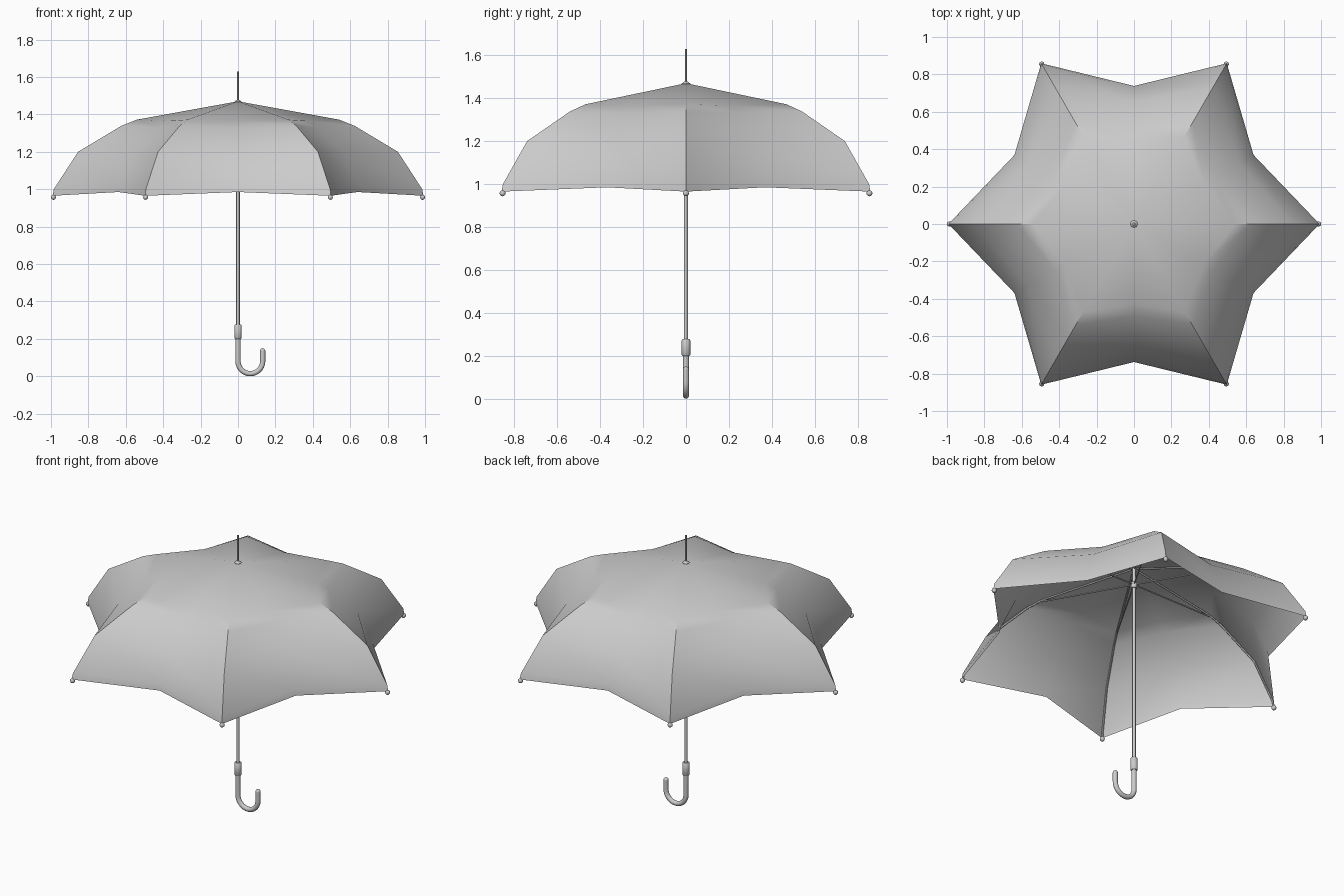
import bpy, bmesh
from math import pi, cos, sin, radians

if "Cube" in bpy.data.objects:
    bpy.data.objects.remove(bpy.data.objects["Cube"])

def polar(r, a, z):
    return (r * cos(a), r * sin(a), z)

def smooth(ob, angle=30):
    bpy.ops.object.select_all(action='DESELECT')
    ob.select_set(True)
    bpy.context.view_layer.objects.active = ob
    bpy.ops.object.shade_smooth_by_angle(angle=radians(angle))

def make_mesh(name, verts, faces):
    me = bpy.data.meshes.new(name)
    me.from_pydata(verts, [], faces)
    ob = bpy.data.objects.new(name, me)
    bpy.context.collection.objects.link(ob)
    return ob

def lathe(name, profile, n=16):
    # solid of revolution around the shaft axis, closed with caps
    verts = [polar(r, 2 * pi * i / n, z) for r, z in profile for i in range(n)]
    faces = [(k * n + i, k * n + (i + 1) % n, (k + 1) * n + (i + 1) % n, (k + 1) * n + i)
             for k in range(len(profile) - 1) for i in range(n)]
    faces += [tuple(reversed(range(n))), tuple(range((len(profile) - 1) * n, len(profile) * n))]
    ob = make_mesh(name, verts, faces)
    smooth(ob, 40)
    return ob

def tube(name, paths, radius, res=2):
    cu = bpy.data.curves.new(name, 'CURVE')
    cu.dimensions = '3D'
    cu.bevel_depth = radius
    cu.bevel_resolution = res
    cu.use_fill_caps = True
    for pts in paths:
        sp = cu.splines.new('POLY')
        sp.points.add(len(pts) - 1)
        for p, co in zip(sp.points, pts):
            p.co = (*co, 1)
    ob = bpy.data.objects.new(name, cu)
    bpy.context.collection.objects.link(ob)
    return ob

ANG = [i * pi / 3 for i in range(6)]

# canopy: rib and panel-centre profiles alternate around the apex
rib = [(0.54, 1.372), (0.625, 1.338), (0.855, 1.2), (0.985, 1.0), (0.992, 0.965)]
mid = [(0.43, 1.365), (0.49, 1.33), (0.65, 1.195), (0.73, 1.02), (0.738, 0.985)]
verts = [(0, 0, 1.47)]
for pr, pm in zip(rib, mid):
    for a in ANG:
        verts += [polar(pr[0], a, pr[1]), polar(pm[0], a + pi / 6, pm[1])]
faces = [(0, 1 + i, 1 + (i + 1) % 12) for i in range(12)]
for k in range(4):
    b = 1 + 12 * k
    faces += [(b + i, b + 12 + i, b + 12 + (i + 1) % 12, b + (i + 1) % 12) for i in range(12)]
smooth(make_mesh("canopy", verts, faces), 32)

# ribs under the seams, and stretchers from the runner
tube("ribs", [[polar(0.015, a, 1.455)] + [polar(r - 0.006, a, z - 0.007) for r, z in rib]
              for a in ANG], 0.005, 1)
tube("stretchers", [[polar(0.015, a, 1.36), polar(0.53, a, 1.358)] for a in ANG], 0.004, 1)

# rib end tips
bm = bmesh.new()
for a in ANG:
    ret = bmesh.ops.create_uvsphere(bm, u_segments=10, v_segments=6, radius=0.014)
    bmesh.ops.translate(bm, verts=ret['verts'], vec=polar(0.987, a, 0.957))
me = bpy.data.meshes.new("rib_tips")
bm.to_mesh(me)
bm.free()
tips = bpy.data.objects.new("rib_tips", me)
bpy.context.collection.objects.link(tips)
smooth(tips, 60)

# shaft, runner, top nub, ferrule, handle collar
lathe("shaft", [(0.0095, 0.2), (0.0095, 1.465)])
lathe("runner", [(0.017, 1.335), (0.017, 1.37)])
lathe("top_nub", [(0.02, 1.458), (0.02, 1.468), (0.008, 1.478)], 8)
lathe("ferrule", [(0.0045, 1.46), (0.0045, 1.63)], 8)
lathe("handle_collar", [(0.016, 0.2), (0.02, 0.205), (0.02, 0.272), (0.016, 0.277)])

# hooked handle with a rounded end
R, cz, hr = 0.066, 0.08, 0.014
path = [(0, 0, 0.21)]
path += [(R - R * cos(pi * i / 16), 0, cz - R * sin(pi * i / 16)) for i in range(17)]
path.append((2 * R, 0, 0.136))
tube("handle", [path], hr, 4)
bpy.ops.mesh.primitive_uv_sphere_add(segments=16, ring_count=8, radius=hr, location=path[-1])
bpy.context.object.name = "handle_end"
smooth(bpy.context.object, 60)
